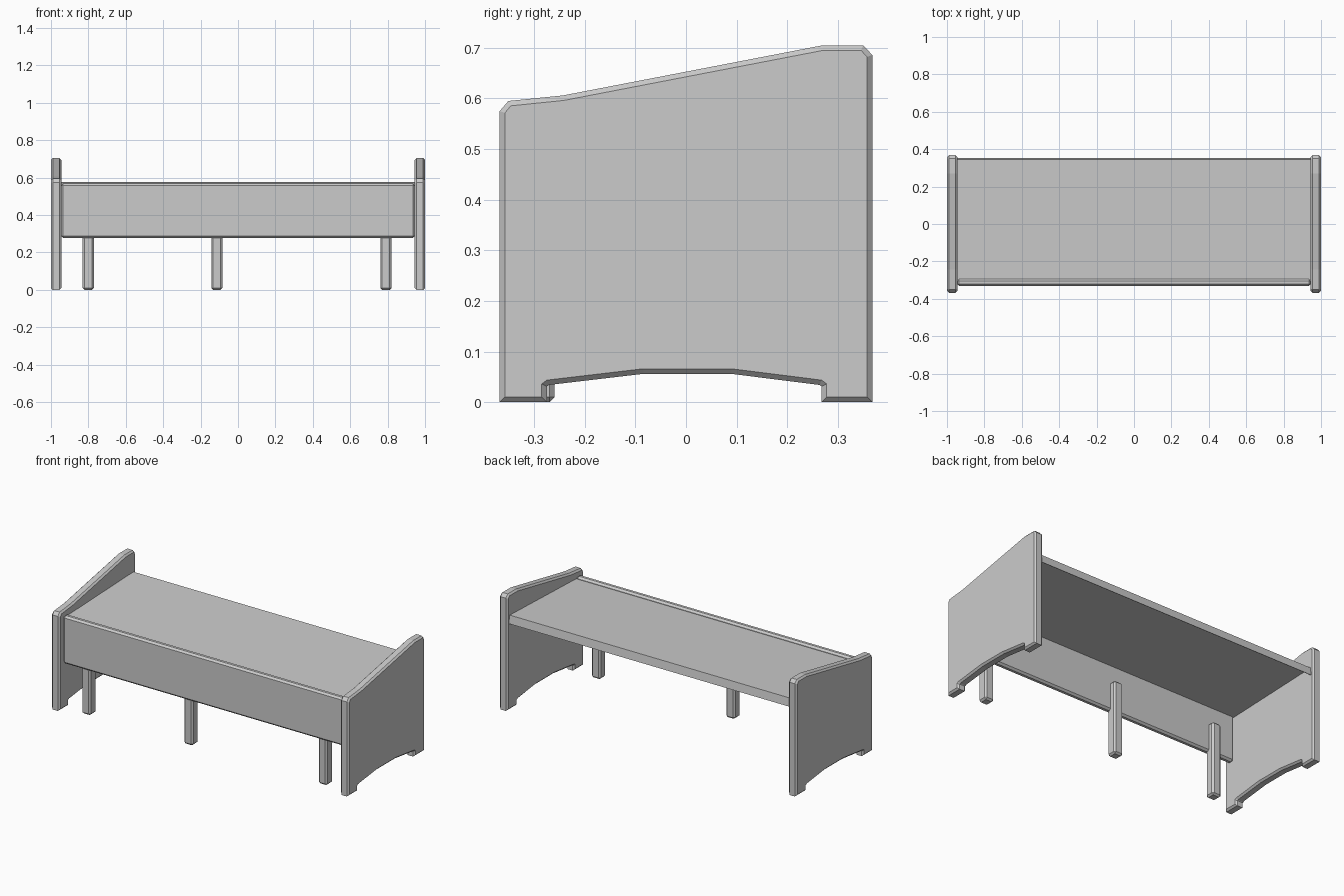
import bpy, bmesh

if "Cube" in bpy.data.objects:
    bpy.data.objects.remove(bpy.data.objects["Cube"])


def finish(name, bm):
    bmesh.ops.recalc_face_normals(bm, faces=bm.faces)
    mesh = bpy.data.meshes.new(name)
    bm.to_mesh(mesh)
    bm.free()
    obj = bpy.data.objects.new(name, mesh)
    bpy.context.collection.objects.link(obj)
    return obj


def chamfer(bm, edges, width):
    bmesh.ops.bevel(bm, geom=edges, offset=width, segments=1, affect='EDGES')


def box(name, x, y, z, width):
    """Chamfered box from (min, max) ranges."""
    bm = bmesh.new()
    bmesh.ops.create_cube(bm, size=1)
    for v in bm.verts:
        v.co = [r[0] if c < 0 else r[1] for c, r in zip(v.co, (x, y, z))]
    chamfer(bm, bm.edges[:], width)
    return finish(name, bm)


def extrude_profile(name, x0, x1, profile, width=0):
    """Side profile (y, z) extruded along x, both rims optionally chamfered."""
    bm = bmesh.new()
    a = [bm.verts.new((x0, y, z)) for y, z in profile]
    b = [bm.verts.new((x1, y, z)) for y, z in profile]
    bm.faces.new(a)
    bm.faces.new(b[::-1])
    for i in range(len(a)):
        bm.faces.new((a[i], b[i], b[i - 1], a[i - 1]))
    bmesh.ops.recalc_face_normals(bm, faces=bm.faces)
    if width:
        rims = [e for e in bm.edges if abs(e.verts[0].co.x - e.verts[1].co.x) < 1e-6]
        chamfer(bm, rims, width)
    return finish(name, bm)


# End panels: sloping top, arched cut-out between two feet
PANEL = [(-0.368, 0), (-0.275, 0), (-0.275, 0.031), (-0.271, 0.034),
         (-0.084, 0.056), (0.089, 0.056), (0.264, 0.034), (0.268, 0.031),
         (0.268, 0), (0.368, 0), (0.368, 0.686), (0.350, 0.705),
         (0.27, 0.705), (-0.243, 0.606), (-0.351, 0.595), (-0.368, 0.575)]
extrude_profile("left_end_panel", -1.0, -0.945, PANEL, 0.01)
extrude_profile("right_end_panel", 0.945, 1.0, PANEL, 0.01)

# Seat: thin tilted sheet with a lip folded down along the back
SEAT = [(-0.296, 0.554), (0.345, 0.577), (0.353, 0.528),
        (0.350, 0.528), (0.342, 0.574), (-0.296, 0.551)]
extrude_profile("seat", -0.946, 0.946, SEAT)

# Front board rising slightly above the front of the seat
box("front_board", (-0.946, 0.946), (-0.332, -0.294), (0.277, 0.568), 0.011)

# Three front legs fixed behind the board
for label, cx in (("left", -0.801), ("middle", -0.113), ("right", 0.791)):
    box(f"{label}_front_leg", (cx - 0.03, cx + 0.03), (-0.32, -0.26), (0, 0.45), 0.01)
